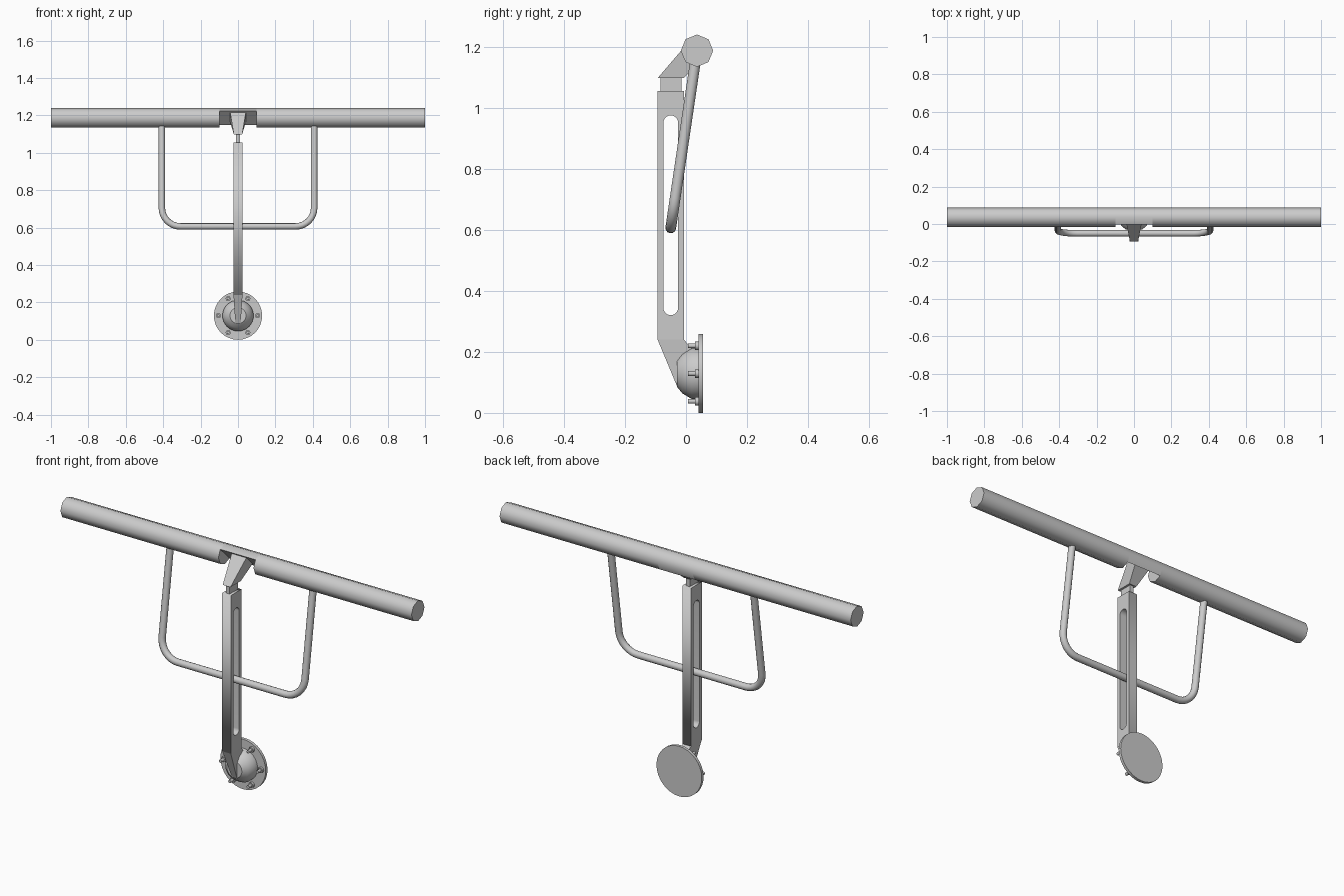
import bpy, bmesh
from math import sin, cos, pi, radians
from mathutils import Vector

if "Cube" in bpy.data.objects:
    bpy.data.objects.remove(bpy.data.objects["Cube"])


def finish(name, bm, angle=None):
    bmesh.ops.recalc_face_normals(bm, faces=bm.faces)
    me = bpy.data.meshes.new(name)
    bm.to_mesh(me)
    bm.free()
    if angle:
        me.shade_smooth()
        me.set_sharp_from_angle(angle=radians(angle))
    ob = bpy.data.objects.new(name, me)
    bpy.context.collection.objects.link(ob)
    return ob


def loft(name, sections, angle=None):
    """Bridge equal-length rings of points and cap both ends."""
    bm = bmesh.new()
    rings = [[bm.verts.new(p) for p in s] for s in sections]
    n = len(rings[0])
    for a, b in zip(rings, rings[1:]):
        for i in range(n):
            j = (i + 1) % n
            bm.faces.new((a[i], a[j], b[j], b[i]))
    bm.faces.new(rings[0][::-1])
    bm.faces.new(rings[-1])
    return finish(name, bm, angle)


def prism(name, profile, x0, x1, angle=None):
    return loft(name, [[(x, y, z) for y, z in profile] for x in (x0, x1)], angle)


def lathe(name, profile, cx, cz, seg, angle=35):
    """Turn (y, radius) pairs around an axis along y."""
    return loft(name, [[(cx + r * cos(2 * pi * i / seg), y, cz + r * sin(2 * pi * i / seg))
                        for i in range(seg)] for y, r in profile], angle)


def wedge(hw, y0, z0, y1, z1):
    """Rectangle across x, between two points in the side plane."""
    return [(-hw, y0, z0), (hw, y0, z0), (hw, y1, z1), (-hw, y1, z1)]


def curve_mesh(name, cu):
    ob = bpy.data.objects.new(name, cu)
    bpy.context.collection.objects.link(ob)
    bpy.ops.object.select_all(action='DESELECT')
    ob.select_set(True)
    bpy.context.view_layer.objects.active = ob
    bpy.ops.object.convert(target='MESH')
    return bpy.context.view_layer.objects.active


def add_spline(cu, pts, cyclic):
    sp = cu.splines.new('POLY')
    sp.points.add(len(pts) - 1)
    for p, q in zip(sp.points, pts):
        p.co = (*q, 1)
    sp.use_cyclic_u = cyclic


# Octagonal crossbar; its middle is halved diagonally for the bracket
TY, TZ, TR = 0.036, 1.187, 0.053
octagon = [(TY + TR * cos(k * pi / 4), TZ + TR * sin(k * pi / 4)) for k in range(8)]
prism("crossbar_left", octagon, -1, -0.1, 50)
prism("crossbar_right", octagon, 0.1, 1, 50)
half = [octagon[k] for k in (7, 0, 1, 2, 3)]
prism("crossbar_middle", half, -0.1, 0.1, 50)

# Flared bracket and neck under the crossbar
loft("top_bracket", [wedge(0.022, -0.093, 1.097, -0.008, 1.097),
                     wedge(0.042, 0.008, 1.215, 0.058, 1.165)])
loft("neck", [wedge(0.011, -0.083, z, -0.015, z) for z in (1.05, 1.1)])

# Upright post with a long rounded slot
cu = bpy.data.curves.new("post", 'CURVE')
cu.dimensions = '2D'
cu.fill_mode = 'BOTH'
cu.extrude = 0.025
add_spline(cu, [(-0.093, 0.24, 0), (-0.007, 0.24, 0), (-0.007, 1.055, 0), (-0.093, 1.055, 0)], True)
slot = []
for zc, start in ((0.951, 0), (0.344, pi)):
    slot += [(-0.05 + 0.024 * cos(start + pi * i / 12), zc + 0.024 * sin(start + pi * i / 12), 0)
             for i in range(13)]
add_spline(cu, slot, True)
post = curve_mesh("post", cu)
post.rotation_euler = (pi / 2, 0, pi / 2)

# Tapered arm from the post to the base
loft("lower_arm", [wedge(0.024, -0.093, 0.24, -0.007, 0.24),
                   wedge(0.014, -0.028, 0.084, 0.025, 0.205)])

# U-shaped handle leaning through the slot
cu = bpy.data.curves.new("handle", 'CURVE')
cu.dimensions = '3D'
cu.bevel_depth = 0.0175
cu.bevel_resolution = 4
cu.use_fill_caps = True
low = Vector((0, -0.05, 0.606))
up = Vector((0, TY - 0.003, TZ - 0.02)) - low
length = up.length
up.normalize()
R, HX = 0.1, 0.407
side = [(HX, length)] + [(HX - R + R * cos(t), R - R * sin(t))
                         for t in (pi / 2 * i / 8 for i in range(9))]
outline = side + [(-x, h) for x, h in reversed(side)]
add_spline(cu, [tuple(low + up * h + Vector((x, 0, 0))) for x, h in outline], False)
handle = curve_mesh("handle", cu)
handle.data.shade_smooth()
handle.data.set_sharp_from_angle(angle=radians(50))

# Round base: flange and stepped hub
CZ = 0.129
lathe("flange", [(0.041, 0.129), (0.056, 0.129)], 0, CZ, 32)
lathe("hub", [(-0.03, 0.043), (-0.012, 0.065), (0.018, 0.083), (0.045, 0.083)], 0, CZ, 32)

# Ring of six bolts
for k in range(6):
    a = k * pi / 3
    lathe("bolt", [(0.006, 0.008), (0.029, 0.008), (0.029, 0.014), (0.043, 0.014)],
          0.105 * cos(a), CZ + 0.105 * sin(a), 8, 50)
